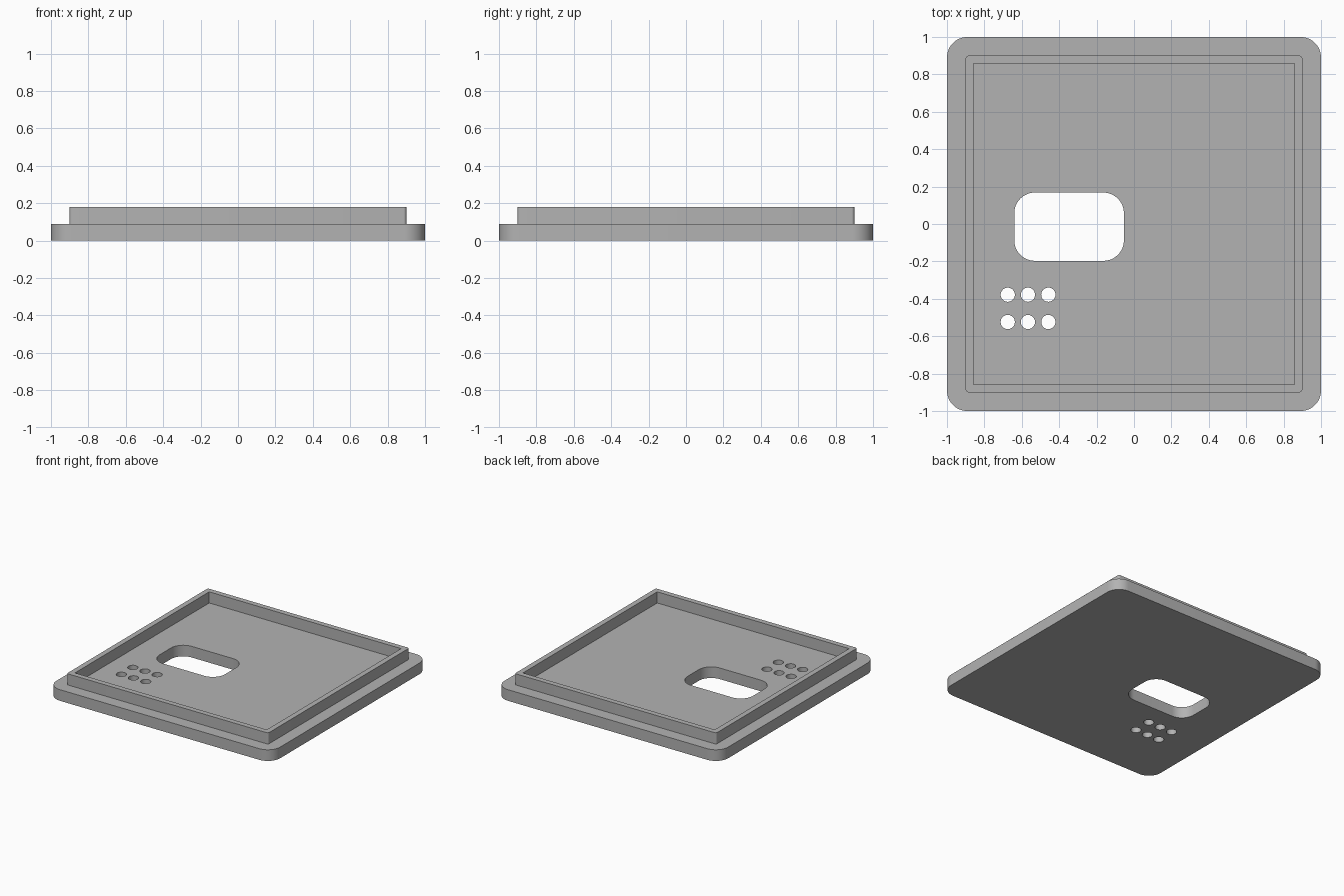
import bpy
import bmesh
from math import cos, sin, pi, radians

default = bpy.data.objects.get("Cube")
if default:
    bpy.data.objects.remove(default, do_unlink=True)

grey = bpy.data.materials.new("plain grey")
grey.use_nodes = True
COLOUR = (0.45, 0.45, 0.45, 1)
grey.diffuse_color = COLOUR
grey.node_tree.nodes["Principled BSDF"].inputs["Base Color"].default_value = COLOUR


def rounded_rect(x0, x1, y0, y1, radius, steps=12):
    """Outline of a rectangle with round corners, anticlockwise."""
    if radius == 0:
        return [(x0, y0), (x1, y0), (x1, y1), (x0, y1)]
    centres = [(x1 - radius, y1 - radius), (x0 + radius, y1 - radius),
               (x0 + radius, y0 + radius), (x1 - radius, y0 + radius)]
    return [(cx + radius * cos(pi / 2 * (corner + i / steps)),
             cy + radius * sin(pi / 2 * (corner + i / steps)))
            for corner, (cx, cy) in enumerate(centres) for i in range(steps + 1)]


def circle(cx, cy, radius, sides=32):
    return [(cx + radius * cos(2 * pi * i / sides),
             cy + radius * sin(2 * pi * i / sides)) for i in range(sides)]


def slab(name, outlines, bottom, top):
    """Extrude a flat outline, with any further outlines as holes."""
    bm = bmesh.new()
    edges = []
    for outline in outlines:
        verts = [bm.verts.new((x, y, bottom)) for x, y in outline]
        edges += [bm.edges.new((verts[i - 1], verts[i])) for i in range(len(verts))]
    bmesh.ops.triangle_fill(bm, edges=edges, use_beauty=True, normal=(0, 0, 1))
    extruded = bmesh.ops.extrude_face_region(bm, geom=bm.faces[:], use_keep_orig=True)
    moved = [g for g in extruded["geom"] if isinstance(g, bmesh.types.BMVert)]
    bmesh.ops.translate(bm, verts=moved, vec=(0, 0, top - bottom))
    bmesh.ops.recalc_face_normals(bm, faces=bm.faces[:])
    mesh = bpy.data.meshes.new(name)
    bm.to_mesh(mesh)
    bm.free()
    mesh.materials.append(grey)
    obj = bpy.data.objects.new(name, mesh)
    bpy.context.collection.objects.link(obj)
    bpy.ops.object.select_all(action="DESELECT")
    obj.select_set(True)
    bpy.context.view_layer.objects.active = obj
    bpy.ops.object.shade_smooth_by_angle(angle=radians(30))
    return obj


PLATE_TOP, LIP_TOP = 0.09, 0.18

# Base plate with a rounded window and a grid of small round vents
window = rounded_rect(-0.64, -0.054, -0.197, 0.168, 0.11)
vents = [circle(x, y, 0.038) for x in (-0.675, -0.567, -0.458) for y in (-0.378, -0.524)]
slab("base_plate", [rounded_rect(-1, 1, -1, 1, 0.11), window] + vents, 0, PLATE_TOP)

# Raised lip that runs around the plate
slab("raised_lip", [rounded_rect(-0.9, 0.9, -0.9, 0.9, 0.015, 6),
                    rounded_rect(-0.857, 0.857, -0.857, 0.857, 0)], PLATE_TOP, LIP_TOP)
